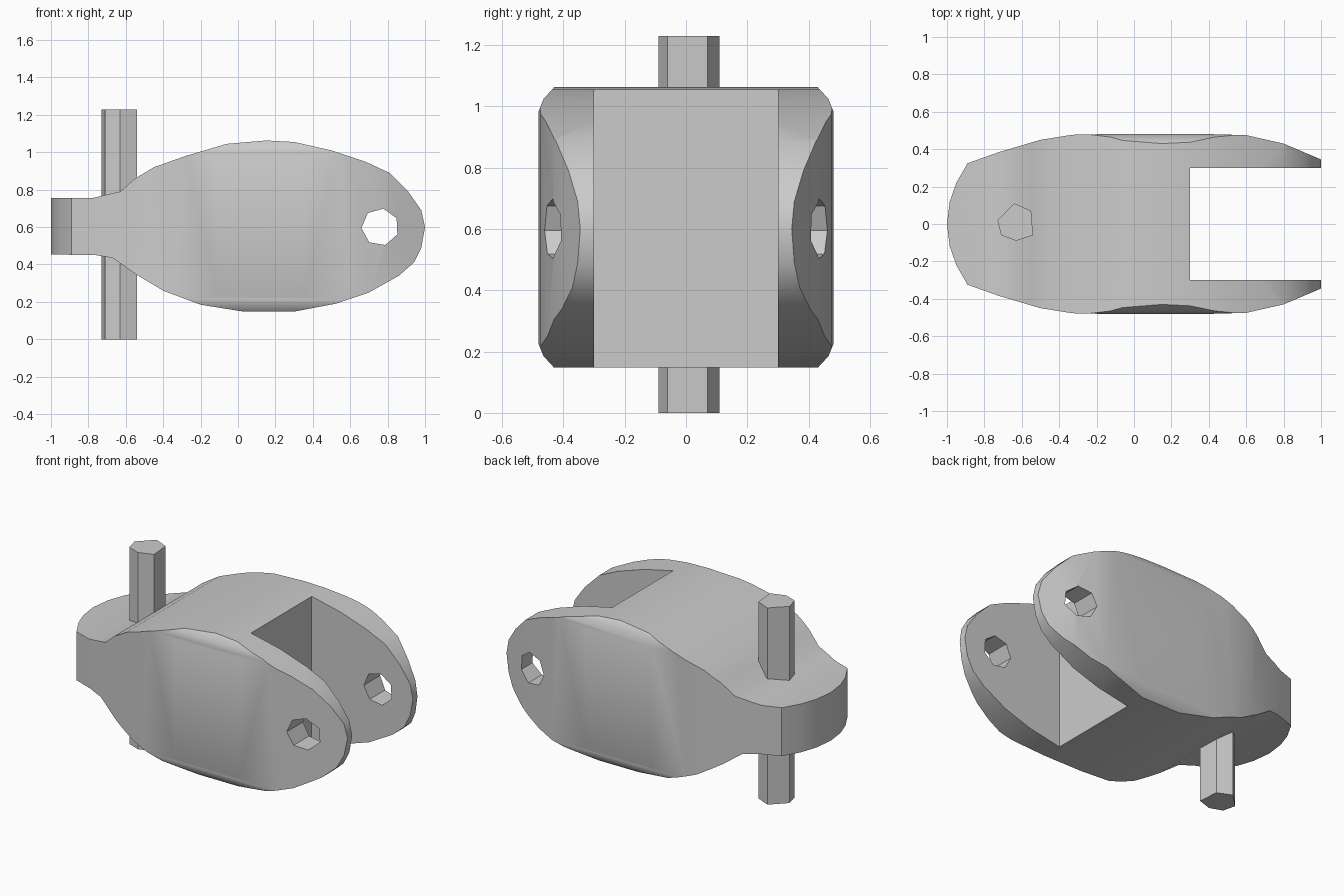
import bpy, bmesh, math
from mathutils import Vector

cube = bpy.data.objects.get("Cube")
if cube:
    bpy.data.objects.remove(cube, do_unlink=True)

grey = bpy.data.materials.new("plain grey")
grey.use_nodes = True
colour = (0.6, 0.6, 0.6, 1)
grey.diffuse_color = colour
grey.node_tree.nodes["Principled BSDF"].inputs["Base Color"].default_value = colour


def prism(name, points, axis, low, high):
    """Extrude a 2D outline along one axis (0, 1 or 2)."""
    bm = bmesh.new()
    verts = []
    for a, b in points:
        co = [a, b]
        co.insert(axis, low)
        verts.append(bm.verts.new(co))
    face = bm.faces.new(verts)
    out = bmesh.ops.extrude_face_region(bm, geom=[face])
    step = Vector((0, 0, 0))
    step[axis] = high - low
    moved = [g for g in out["geom"] if isinstance(g, bmesh.types.BMVert)]
    bmesh.ops.translate(bm, verts=moved, vec=step)
    bmesh.ops.recalc_face_normals(bm, faces=bm.faces[:])
    mesh = bpy.data.meshes.new(name)
    bm.to_mesh(mesh)
    bm.free()
    mesh.materials.append(grey)
    obj = bpy.data.objects.new(name, mesh)
    bpy.context.collection.objects.link(obj)
    return obj


def activate(obj):
    bpy.ops.object.select_all(action="DESELECT")
    obj.select_set(True)
    bpy.context.view_layer.objects.active = obj


def cut(obj, tool, operation):
    mod = obj.modifiers.new("cut", "BOOLEAN")
    mod.object, mod.operation, mod.solver = tool, operation, "EXACT"
    activate(obj)
    bpy.ops.object.modifier_apply(modifier=mod.name)
    bpy.data.objects.remove(tool, do_unlink=True)


# Body: side outline with a rounded hull and a thin tongue
side = [(-1.1, .755), (-.78, .755), (-.63, .79), (-.55, .86), (-.45, .92),
        (-.28, .98), (-.06, 1.045), (.15, 1.063), (.3, 1.055), (.5, 1.01),
        (.68, .95), (.81, .89), (.91, .79), (.98, .69), (1, .6), (.98, .49),
        (.94, .41), (.86, .34), (.7, .25), (.52, .19), (.3, .148), (.03, .148),
        (-.2, .185), (-.4, .26), (-.55, .35), (-.67, .435), (-.76, .45),
        (-1.1, .455)]
body = prism("link_body", side, 1, -.6, .6)

# Plan outline, mirrored across the long axis
half = [(-.985, .12), (-.95, .22), (-.89, .325), (-.72, .385), (-.5, .45),
        (-.33, .477), (-.1, .482), (.35, .482), (.6, .475), (.8, .43),
        (1, .345), (1.1, .3)]
plan = [(-1, 0)] + half + [(x, -y) for x, y in reversed(half)]
cut(body, prism("plan_tool", plan, 2, -.2, 1.4), "INTERSECT")

# Chamfered rim around the upper and lower long edges
corner = [(.43, .458), (.465, .42), (.485, .37)]
rim = []
for sy, sz in ((1, 1), (1, -1), (-1, -1), (-1, 1)):
    pts = [(sy * y, .605 + sz * z) for y, z in corner]
    rim += pts if sy == sz else pts[::-1]
cut(body, prism("rim_tool", rim, 0, -1.3, 1.3), "INTERSECT")

# Fork slot and cross hole
slot = [(.3, -.3), (1.3, -.3), (1.3, .3), (.3, .3)]
cut(body, prism("slot_tool", slot, 2, -.3, 1.5), "DIFFERENCE")
hole = [(.76 + .1 * math.cos(t), .6 + .1 * math.sin(t))
        for t in (math.radians(80) + i * math.tau / 7 for i in range(7))]
cut(body, prism("hole_tool", hole, 1, -.8, .8), "DIFFERENCE")
activate(body)
bpy.ops.object.shade_smooth_by_angle(angle=math.radians(30))

# Upright pin through the tongue
pin_outline = [(-.73, .02), (-.64, .11), (-.55, .07), (-.54, -.06),
               (-.63, -.09), (-.71, -.06)]
prism("hinge_pin", pin_outline, 2, 0, 1.23)
